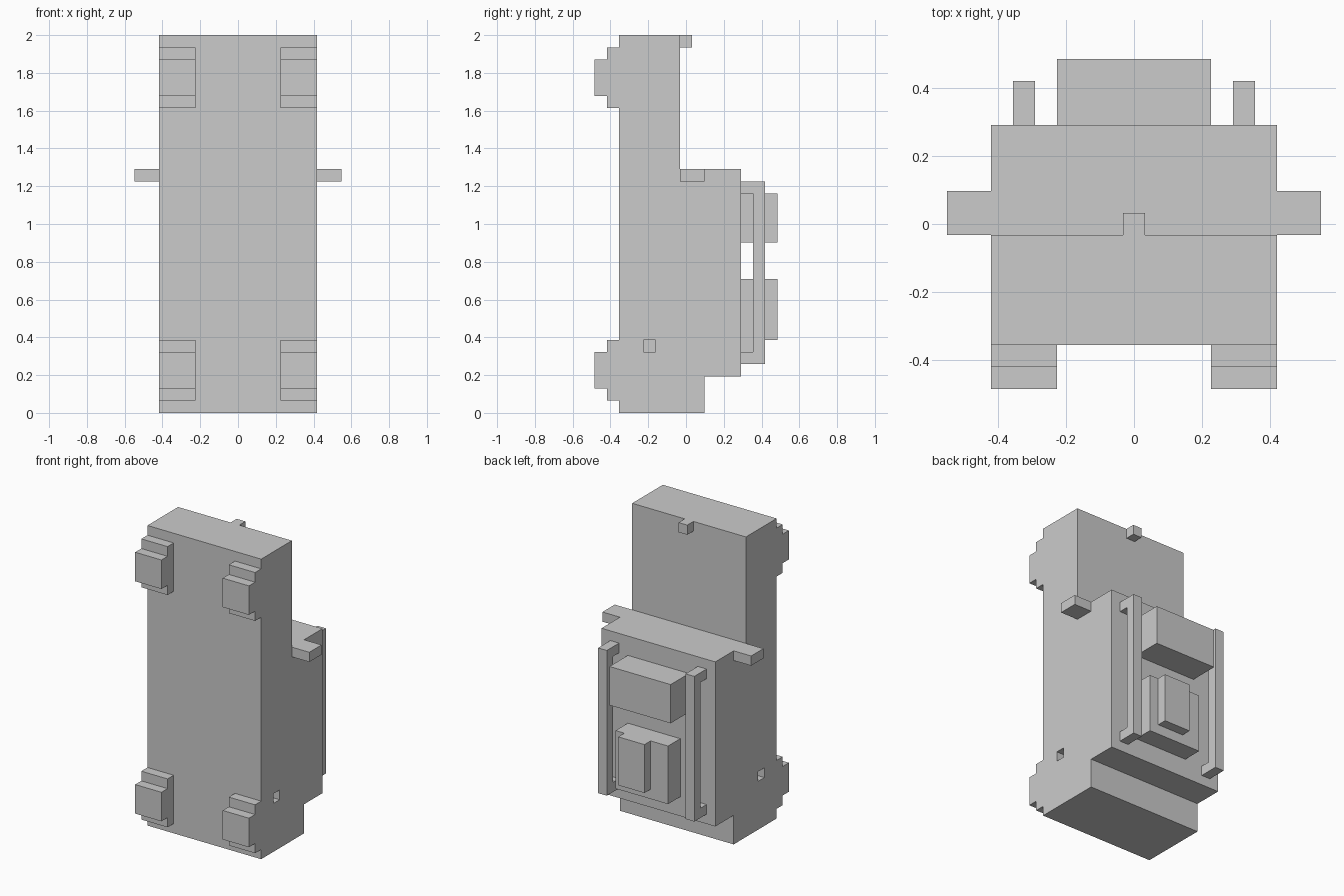
import bpy
import bmesh
from mathutils import Vector

if "Cube" in bpy.data.objects:
    bpy.data.objects.remove(bpy.data.objects["Cube"])

U = 2 / 31  # grid step: the model is 17 x 15 x 31 steps


def prism(name, x0, x1, profile):
    """Extrude a (y, z) profile from x0 to x1, all in grid steps."""
    bm = bmesh.new()
    verts = [bm.verts.new(((x0 - 8.5) * U, (y - 7.5) * U, z * U)) for y, z in profile]
    face = bm.faces.new(verts)
    ext = bmesh.ops.extrude_face_region(bm, geom=[face])["geom"]
    moved = [v for v in ext if isinstance(v, bmesh.types.BMVert)]
    bmesh.ops.translate(bm, verts=moved, vec=Vector(((x1 - x0) * U, 0, 0)))
    bmesh.ops.recalc_face_normals(bm, faces=bm.faces)
    mesh = bpy.data.meshes.new(name)
    bm.to_mesh(mesh)
    bm.free()
    obj = bpy.data.objects.new(name, mesh)
    bpy.context.collection.objects.link(obj)
    return obj


def box(name, x0, x1, y0, y1, z0, z1):
    return prism(name, x0, x1, [(y0, z0), (y1, z0), (y1, z1), (y0, z1)])


def pair(maker, name, x0, x1, *args):
    """Make a part and its mirror image across x = 0."""
    return [maker(name + "_left", x0, x1, *args),
            maker(name + "_right", 17 - x1, 17 - x0, *args)]


# Main body: slim upper panel, thick middle, stepped base
body = prism("body", 2, 15, [(2, 0), (9, 0), (9, 3), (12, 3), (12, 20),
                             (7, 20), (7, 31), (2, 31)])

# Square socket in each side
for cutter in pair(box, "socket_cutter", 1, 3, 4, 5, 5, 6):
    cutter.hide_render = True
    mod = body.modifiers.new("socket", 'BOOLEAN')
    mod.operation = 'DIFFERENCE'
    mod.solver = 'EXACT'
    mod.object = cutter
    bpy.context.view_layer.objects.active = body
    bpy.ops.object.modifier_apply(modifier=mod.name)
    bpy.data.objects.remove(cutter)

# Stepped pads at the four front corners
for level, z in (("lower", 1), ("upper", 25)):
    pair(prism, level + "_pad", 2, 5,
         [(2, z), (1, z), (1, z + 1), (0, z + 1), (0, z + 4),
          (1, z + 4), (1, z + 5), (2, z + 5)])

# Side tabs and the small nub on the top back edge
pair(box, "side_tab", 0, 2, 7, 9, 19, 20)
box("top_nub", 8, 9, 7, 8, 30, 31)

# Handle rails standing off the back
pair(prism, "back_rail", 3, 4,
     [(12, 4), (14, 4), (14, 19), (12, 19), (12, 18), (13, 18), (13, 5), (12, 5)])

# Boxes between the rails
box("back_upper_box", 5, 12, 12, 15, 14, 18)
box("back_lower_box", 6, 12, 12, 14, 5, 11)
box("back_lower_panel", 8, 11, 14, 15, 6, 11)
